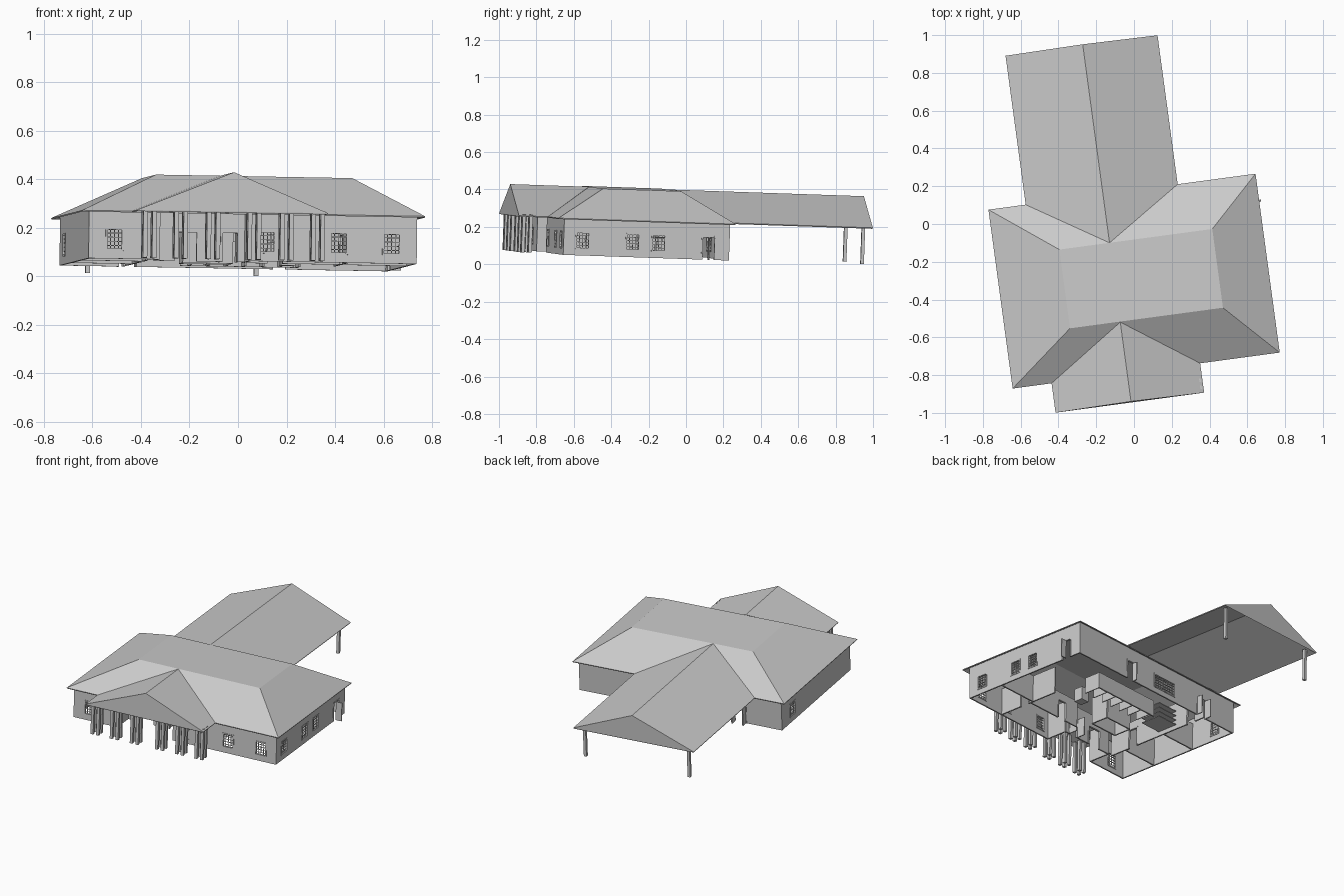
import bpy, bmesh
from mathutils import Matrix, Vector

if "Cube" in bpy.data.objects:
    bpy.data.objects.remove(bpy.data.objects["Cube"])

# The building stands turned and on a slight slope
PLACE = (Matrix.Translation((0, -0.013, 0)) @ Matrix.Rotation(-0.036, 4, 'X')
         @ Matrix.Rotation(0.013, 4, 'Y') @ Matrix.Rotation(0.1344, 4, 'Z'))
FLOOR, EAVE, RIDGE = 0.037, 0.233, 0.395
WEST, EAST, SOUTH, NORTH = -0.722, 0.643, -0.738, 0.157
MID = -0.147          # shared ridge line of both gables
T = 0.009             # wall thickness

grey = bpy.data.materials.new("plain_grey")
grey.use_nodes = True
grey.diffuse_color = (0.59, 0.59, 0.59, 1)
grey.node_tree.nodes["Principled BSDF"].inputs["Base Color"].default_value = (0.59, 0.59, 0.59, 1)


def finish(name, bm):
    mesh = bpy.data.meshes.new(name)
    bm.to_mesh(mesh)
    bm.free()
    mesh.materials.append(grey)
    ob = bpy.data.objects.new(name, mesh)
    ob.matrix_world = PLACE
    bpy.context.collection.objects.link(ob)
    return ob


def add_box(bm, lo, hi):
    lo, hi = Vector(lo), Vector(hi)
    size = hi - lo
    m = Matrix.Translation((lo + hi) / 2) @ Matrix.Diagonal((*size, 1))
    bmesh.ops.create_cube(bm, size=1, matrix=m)


def boxes(name, items):
    bm = bmesh.new()
    for lo, hi in items:
        add_box(bm, lo, hi)
    return finish(name, bm)


def sheet(name, verts, faces, end=0):
    """Thin roof surface; end is the y direction of a closing gable face."""
    bm = bmesh.new()
    vs = [bm.verts.new(v) for v in verts]
    for f in faces:
        face = bm.faces.new([vs[i] for i in f])
        face.normal_update()
        n = face.normal
        if n.z < -0.01 or (abs(n.z) < 0.01 and n.y * end < 0):
            face.normal_flip()
    ob = finish(name, bm)
    mod = ob.modifiers.new("thickness", 'SOLIDIFY')
    mod.thickness, mod.offset = 0.006, -1


# Main hipped roof with a flat top
def ring(x0, x1, y0, y1, z):
    return [(x0, y0, z), (x1, y0, z), (x1, y1, z), (x0, y1, z)]


sheet("main_roof",
      ring(-0.756, 0.671, -0.773, 0.183, EAVE) + ring(-0.415, 0.402, -0.503, -0.082, RIDGE),
      [(i, (i + 1) % 4, (i + 1) % 4 + 4, i + 4) for i in range(4)] + [(4, 5, 6, 7)])


# Gable roofs running out of the main roof
def gable(name, x0, x1, end_y, eave_y, ridge_y, side):
    v = [(x0, end_y, EAVE), (MID, end_y, RIDGE), (x1, end_y, EAVE),
         (x0, eave_y, EAVE), (MID, ridge_y, RIDGE), (x1, eave_y, EAVE)]
    sheet(name, v, [(0, 1, 4, 3), (1, 2, 5, 4), (0, 1, 2)], side)


gable("porch_roof", -0.548, 0.246, -0.93, -0.773, -0.506, -1)
gable("carport_roof", -0.557, 0.255, 0.979, 0.182, -0.088, 1)


# Walls are strips around their openings, with gridded windows
def wall(name, axis, at, a, b, windows=(), doors=(), top=0.242):
    def slab(s0, s1, z0, z1, t=T):
        if axis == 'x':
            return (s0, at - t / 2, z0), (s1, at + t / 2, z1)
        return (at - t / 2, s0, z0), (at + t / 2, s1, z1)

    holes = sorted([(s, e, 0.074, 0.16) for s, e in windows]
                   + [(s, e, FLOOR, 0.16) for s, e in doors])
    parts, grid, pos = [], [], a
    for s, e, z0, z1 in holes:
        parts += [slab(pos, s, FLOOR, top), slab(s, e, z1, top)]
        if z0 > FLOOR:
            parts.append(slab(s, e, FLOOR, z0))
            cols = max(4, round((e - s) / 0.02))
            for i in range(cols + 1):
                edge = i in (0, cols)
                c, w = s + (e - s) * i / cols, 0.004 if edge else 0.0015
                grid.append(slab(c - w, c + w, z0, z1, T * 1.6 if edge else 0.004))
            for i in range(6):
                edge = i in (0, 5)
                c, w = z0 + (z1 - z0) * i / 5, 0.004 if edge else 0.0015
                grid.append(slab(s - 0.004, e + 0.004, c - w, c + w,
                                 T * 1.6 if edge else 0.004))
        else:
            for c in (s, e):
                grid.append(slab(c - 0.004, c + 0.004, z0, z1 + 0.004, T * 1.5))
            grid.append(slab(s, e, z1 - 0.004, z1 + 0.004, T * 1.5))
        pos = e
    parts.append(slab(pos, b, FLOOR, top))
    boxes(name, parts)
    if grid:
        boxes(name + "_frames", grid)


E0, E1, EY = -0.43, -0.05, -0.59     # entry recess
wall("front_wall_right_side", 'x', SOUTH + T / 2, WEST, E0, [(-0.648, -0.581)])
wall("front_wall_left_side", 'x', SOUTH + T / 2, E1, EAST,
     [(-0.01, 0.052), (0.283, 0.353), (0.503, 0.573)])
wall("entry_back_wall", 'x', EY, E0, E1, [], [(-0.35, -0.25), (-0.15, -0.08)])
wall("entry_side_wall_a", 'y', E0, SOUTH, EY)
wall("entry_side_wall_b", 'y', E1, SOUTH, EY)
wall("left_wall", 'y', EAST - T / 2, SOUTH, NORTH,
     [(-0.67, -0.6), (-0.4, -0.33), (-0.26, -0.19)], [(0.01, 0.08)])
wall("right_wall", 'y', WEST + T / 2, SOUTH, NORTH, [(-0.02, 0.045)])
wall("back_wall", 'x', NORTH - T / 2, WEST, EAST, [(-0.2, -0.02)],
     [(-0.48, -0.4), (0.16, 0.22)])

# Door leaves standing open
boxes("door_leaves", [
    ((-0.156, EY, FLOOR), (-0.15, EY + 0.06, 0.156)),
    ((-0.086, EY, FLOOR), (-0.08, EY + 0.06, 0.156)),
    ((EAST, 0.04, FLOOR), (EAST + 0.04, 0.046, 0.156)),
    ((0.16, NORTH, FLOOR), (0.166, NORTH + 0.025, 0.156)),
    ((-0.406, NORTH, FLOOR), (-0.4, NORTH + 0.04, 0.156)),
    ((-0.48, NORTH, FLOOR), (-0.474, NORTH + 0.04, 0.156))])

# Porch columns, each a cluster of four slim posts
items = []
for side in (-1, 1):
    for off in (0.085, 0.22, 0.35):
        x = MID + 0.006 + side * off
        for dx in (-0.019, 0.019):
            for y in (-0.9, -0.862):
                items.append(((x + dx - 0.009, y - 0.009, FLOOR),
                              (x + dx + 0.009, y + 0.009, 0.24)))
boxes("porch_columns", items)

# Carport posts
boxes("carport_posts", [((x - 0.009, 0.926, FLOOR), (x + 0.009, 0.944, 0.243))
                        for x in (-0.5, 0.2)])

# Inner partitions around the open central hall
wall("hall_wall_east", 'y', 0.36, SOUTH, -0.3, [], [(-0.58, -0.51)], 0.21)
wall("hall_wall_west", 'y', -0.46, EY, NORTH, [], [(-0.45, -0.38), (0.02, 0.09)], 0.21)
wall("hall_wall_south", 'x', -0.5, E1, 0.36, [], [(0.05, 0.12)], 0.21)
wall("stall_back_wall", 'x', -0.06, -0.25, 0.24, top=0.14)
wall("east_room_wall", 'x', -0.48, 0.36, EAST, top=0.21)
for i, y in enumerate((-0.48, -0.17)):
    wall("west_room_wall_%d" % i, 'x', y, WEST, -0.46, top=0.21)

# Small room standing in the middle of the hall
for i, y in enumerate((-0.4, -0.28)):
    wall("core_wall_%d" % i, 'x', y, -0.28, -0.08, top=0.21)
for i, x in enumerate((-0.28, -0.08)):
    wall("core_side_%d" % i, 'y', x, -0.4, -0.28, top=0.21)

# Row of stalls, a rack of shelves and a counter in the hall
boxes("stalls", [((x, -0.17, FLOOR), (x + 0.006, -0.06, 0.14))
                 for x in [-0.22 + 0.075 * k for k in range(7)]])
boxes("shelves", [((-0.45, -0.2, z), (-0.3, -0.06, z + 0.005))
                  for z in (0.06, 0.09, 0.12, 0.15)])
boxes("counter", [((0.14, -0.29, FLOOR), (0.2, -0.23, 0.12))])
